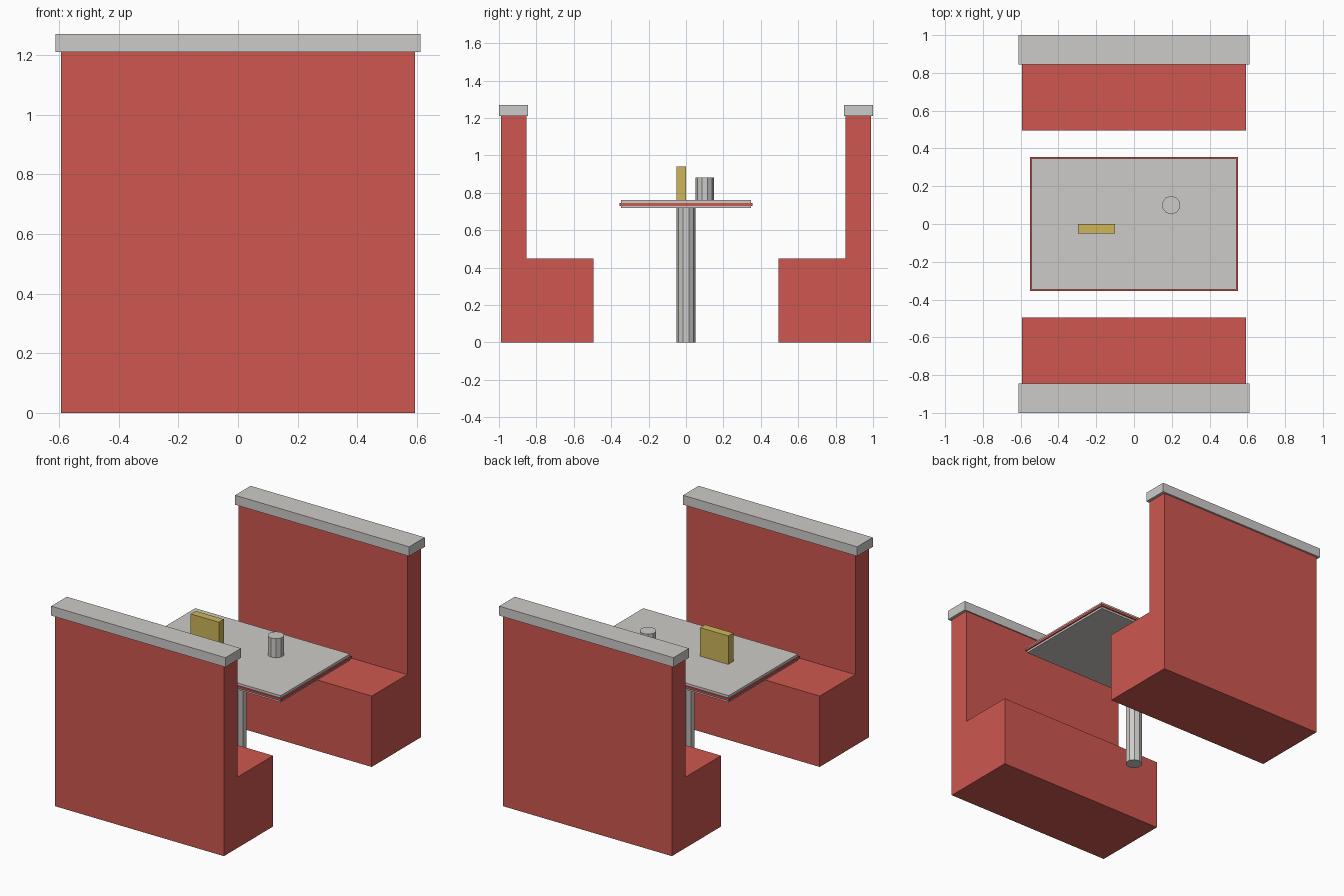
import bpy, bmesh
from mathutils import Matrix

if "Cube" in bpy.data.objects:
    bpy.data.objects.remove(bpy.data.objects["Cube"])


def material(name, rgb):
    m = bpy.data.materials.new(name)
    m.diffuse_color = (*rgb, 1)
    m.use_nodes = True
    m.node_tree.nodes["Principled BSDF"].inputs["Base Color"].default_value = m.diffuse_color
    return m


RED = material("red upholstery", (0.62, 0.095, 0.08))
GREY = material("light grey", (0.61, 0.60, 0.58))
YELLOW = material("menu yellow", (0.61, 0.47, 0.10))


def finish(name, bm, mat):
    bmesh.ops.recalc_face_normals(bm, faces=bm.faces)
    me = bpy.data.meshes.new(name)
    bm.to_mesh(me)
    bm.free()
    me.materials.append(mat)
    ob = bpy.data.objects.new(name, me)
    bpy.context.collection.objects.link(ob)
    return ob


def box(name, x, y, z, mat):
    bm = bmesh.new()
    bmesh.ops.create_cube(bm, size=1)
    for v in bm.verts:
        v.co = [lo + (c + 0.5) * (hi - lo) for c, (lo, hi) in zip(v.co, (x, y, z))]
    return finish(name, bm, mat)


def cylinder(name, x, y, z0, z1, r, mat):
    bm = bmesh.new()
    bmesh.ops.create_cone(bm, cap_ends=True, segments=10, radius1=r, radius2=r,
                          depth=z1 - z0, matrix=Matrix.Translation((x, y, (z0 + z1) / 2)))
    return finish(name, bm, mat)


def bench(name, s):
    # L-shaped seat profile extruded across the width
    prof = [(0.495, 0), (0.988, 0), (0.988, 1.21), (0.852, 1.21), (0.852, 0.45), (0.495, 0.45)]
    bm = bmesh.new()
    f = bm.faces.new([bm.verts.new((-0.593, s * y, z)) for y, z in prof])
    ext = bmesh.ops.extrude_face_region(bm, geom=[f])
    verts = [g for g in ext["geom"] if isinstance(g, bmesh.types.BMVert)]
    bmesh.ops.translate(bm, verts=verts, vec=(1.186, 0, 0))
    finish(name, bm, RED)
    # cap rail on top of the backrest
    box(name + "_cap", (-0.612, 0.612), sorted((s * 0.844, s * 1.0)), (1.21, 1.27), GREY)


bench("front_bench", -1)
bench("back_bench", 1)

# table: pedestal, slab and red edge band
cylinder("table_pedestal", 0, 0, 0, 0.72, 0.05, GREY)
box("table_top", (-0.543, 0.543), (-0.347, 0.347), (0.718, 0.761), GREY)
box("table_edge_band", (-0.551, 0.551), (-0.355, 0.355), (0.731, 0.746), RED)

# items on the table
box("menu_holder", (-0.297, -0.1), (-0.05, 0), (0.76, 0.942), YELLOW)
cylinder("shaker", 0.197, 0.1, 0.76, 0.882, 0.049, GREY)
